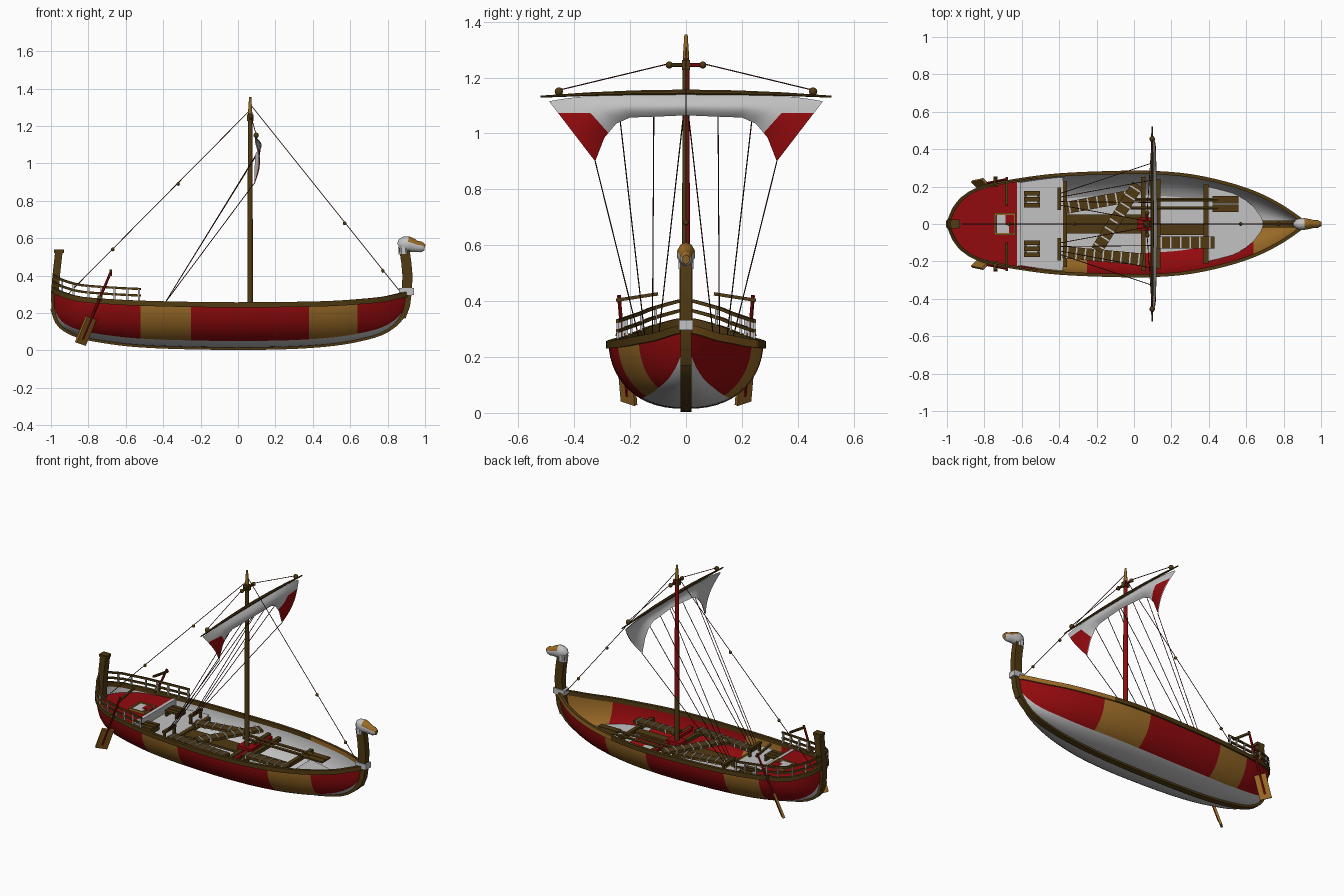
import bpy, bmesh, math
from mathutils import Vector

if "Cube" in bpy.data.objects:
    bpy.data.objects.remove(bpy.data.objects["Cube"])

def material(name, rgb):
    m = bpy.data.materials.new(name)
    m.diffuse_color = (*rgb, 1)
    m.use_nodes = True
    m.node_tree.nodes["Principled BSDF"].inputs["Base Color"].default_value = m.diffuse_color
    return m

RED = material("red paint", (0.29, 0.003, 0.004))
TAN = material("tan wood", (0.32, 0.145, 0.02))
BROWN = material("dark wood", (0.08, 0.042, 0.006))
GREY = material("pale grey", (0.54, 0.54, 0.54))
ROPE = material("dark rope", (0.08, 0.014, 0.01))
V = Vector

def finish(name, bm, mats, smooth=None, fix=True):
    if fix:
        bmesh.ops.recalc_face_normals(bm, faces=bm.faces)
    me = bpy.data.meshes.new(name)
    bm.to_mesh(me)
    bm.free()
    for m in mats:
        me.materials.append(m)
    ob = bpy.data.objects.new(name, me)
    bpy.context.collection.objects.link(ob)
    if smooth:
        me.polygons.foreach_set("use_smooth", [True] * len(me.polygons))
        me.set_sharp_from_angle(angle=math.radians(smooth))
    return ob

def sweep(name, pts, mats, a, b=None, sides=4, up=(0, 0, 1), smooth=None, rule=None):
    """Sweep a polygon section along points; a, b are half sizes, a may be a list."""
    bm = bmesh.new()
    pts, up, rings = [V(p) for p in pts], V(up), []
    mats = mats if isinstance(mats, list) else [mats]
    for i, p in enumerate(pts):
        t = (pts[min(i + 1, len(pts) - 1)] - pts[max(i - 1, 0)]).normalized()
        u = up if abs(t.dot(up)) < 0.98 else V((1, 0, 0))
        s = t.cross(u).normalized()
        n = s.cross(t)
        ra = a[i] if isinstance(a, list) else a
        rb = ra if b is None else (b * ra if isinstance(a, list) else b)
        k = math.sqrt(2) if sides == 4 else 1
        ang = [math.pi * (2 * j + 1) / sides for j in range(sides)]
        rings.append([bm.verts.new(p + s * math.cos(q) * ra * k + n * math.sin(q) * rb * k) for q in ang])
    for r0, r1 in zip(rings, rings[1:]):
        for j in range(sides):
            bm.faces.new((r0[j], r0[j - 1], r1[j - 1], r1[j]))
    bm.faces.new(rings[0])
    bm.faces.new(rings[-1])
    bmesh.ops.recalc_face_normals(bm, faces=bm.faces)
    if rule:
        for f in bm.faces:
            f.material_index = rule(f.calc_center_median(), f.normal)
    return finish(name, bm, mats, smooth)

def rope(name, p, q, r=0.0022):
    return sweep(name, [p, q], ROPE, r, sides=5)

def box(name, c, size, mat):
    c, h = V(c), size[0] / 2
    return sweep(name, [c - V((h, 0, 0)), c + V((h, 0, 0))], mat, size[1] / 2, size[2] / 2)

def ball(name, c, r, mat):
    bm = bmesh.new()
    bmesh.ops.create_uvsphere(bm, u_segments=10, v_segments=6, radius=r)
    bmesh.ops.translate(bm, verts=bm.verts, vec=c)
    return finish(name, bm, [mat], 50)

# Hull stations: x, half width, keel height, rim height
ST = [(-.985, .03, .22, .33), (-.96, .085, .15, .315), (-.92, .135, .11, .30), (-.87, .17, .085, .285),
      (-.8, .2, .065, .275), (-.6, .238, .035, .262), (-.4, .262, .022, .255), (-.1, .275, .015, .25),
      (.1, .275, .015, .25), (.3, .258, .02, .252), (.5, .215, .035, .257), (.65, .165, .06, .267),
      (.78, .1, .1, .28), (.87, .04, .17, .30), (.9, .015, .23, .305)]

def station(x):
    """Cubic interpolation of width, keel and rim at x."""
    i = max(0, min(len(ST) - 2, sum(s[0] <= x for s in ST) - 1))
    p, q = ST[i], ST[i + 1]
    o, e = ST[max(i - 1, 0)], ST[min(i + 2, len(ST) - 1)]
    h = q[0] - p[0]
    t = (x - p[0]) / h
    out = []
    for c in (1, 2, 3):
        m0, m1 = h * (q[c] - o[c]) / (q[0] - o[0]), h * (e[c] - p[c]) / (e[0] - p[0])
        out.append((2*t**3 - 3*t*t + 1) * p[c] + (t**3 - 2*t*t + t) * m0
                   + (3*t*t - 2*t**3) * q[c] + (t**3 - t*t) * m1)
    return out

XS = sorted({-.985, -.98, -.97, -.96, -.94, -.25, -.52, .38, .64, .1, .42, -.45, -.68, .89, .9}
            | {round(-.92 + .04 * i, 3) for i in range(46)})

def hull_paint(x, side, inside):
    bands = ((-.52, -.25), (.64, 1) if inside else (.38, .64)) if side < 0 else ((-.68, -.45), (.1, .42))
    return 1 if any(l < x < h for l, h in bands) else 0

# Hull skin: outside, then an inner lining that is grey on the far side only
NT, BAND = 14, 5
for name, inset in (("hull_outside", 0), ("hull_lining", .007)):
    for side in (-1, 1):
        bm = bmesh.new()
        rows = []
        for x in XS:
            w, k, r = station(x)
            w, k, row = max(w - inset, .005), k + inset, []
            for j in range(NT + 1):
                th = math.pi / 2 * j / NT
                row.append(bm.verts.new((x, side * w * math.sin(th) ** .85, k + (r - k) * (1 - math.cos(th)))))
            rows.append(row)
        for i in range(len(XS) - 1):
            for j in range(NT):
                q = [rows[i][j], rows[i + 1][j], rows[i + 1][j + 1], rows[i][j + 1]]
                f = bm.faces.new(q if (side < 0) == (inset == 0) else q[::-1])
                x = (XS[i] + XS[i + 1]) / 2
                grey = side > 0 if inset else j < BAND
                f.material_index = 2 if grey else hull_paint(x, side, inset > 0)
        finish(name, bm, [RED, TAN, GREY], 50, fix=False)

# Rim cap and stern railings follow the outline
def outline(x0, x1, dz, inset=0):
    xs = [x for x in XS if x0 <= x <= x1]
    half = [(x, station(x)[0] - inset, station(x)[2] + dz) for x in xs]
    return [(x, -y, z) for x, y, z in reversed(half)] + half

sweep("rim_cap", outline(-1, 1, -.006), [BROWN, TAN], .009, .014, smooth=40,
      rule=lambda c, n: int(c.y > 0 and c.x > .36 and n.z < .5))
for dz in (.035, .07):
    sweep("stern_rail", outline(-1, -.52, dz, .004), BROWN, .005, .006)
for x in (-.94, -.88, -.8, -.73, -.66, -.59, -.53):
    w, k, r = station(x)
    for s in (-1, 1):
        y = s * (w - .004)
        sweep("rail_post", [(x, y, r), (x, y, r + .07)], GREY, .005)

# Keel, stem and stern post
keel = [(x, 0, station(x)[1] + .008) for x in XS if -.985 <= x <= .9]
sweep("keel", keel, BROWN, .02, .02, up=(0, 1, 0), smooth=40)
sweep("stern_post", [(-.965, 0, .17), (-.978, 0, .24), (-.98, 0, .3), (-.972, 0, .4), (-.957, 0, .535)],
      BROWN, .02, .024, up=(0, 1, 0), smooth=40)
sweep("stern_post_panel", [(-.978, -.02, .38), (-.963, -.02, .525)], TAN, .008, .003, up=(0, 1, 0))
box("stern_post_cap", (-.957, 0, .53), (.055, .045, .018), BROWN)
sweep("stem_neck", [(.87, 0, .18), (.893, 0, .24), (.903, 0, .32), (.906, 0, .4), (.9, 0, .47), (.888, 0, .55)],
      BROWN, .027, .02, up=(0, 1, 0), smooth=40)
box("neck_cuff", (.9, 0, .315), (.08, .05, .035), GREY)

# Bird figurehead
sweep("figurehead", [(.86, 0, .555), (.872, 0, .562), (.888, 0, .567), (.908, 0, .568), (.935, 0, .562),
                     (.955, 0, .556), (.98, 0, .553), (.999, 0, .549)], [GREY, TAN],
      [.014, .026, .032, .033, .028, .023, .022, .013], 1.3, sides=10, smooth=50,
      rule=lambda c, n: int(c.x > .915 and (n.z > .3 or n.x > .5)))
sweep("head_collar", [(.886, 0, .515), (.884, 0, .555)], GREY, .03, .03, sides=8)

# Decks
def deck(name, x0, x1, z, mat, rounded=False):
    bm, prev = bmesh.new(), None
    for x in [x0] + [x for x in XS if x0 < x < x1] + [x1]:
        w, k, r = station(x)
        c = max(-1, min(1, 1 - (z - k) / (r - k)))
        y = max(.004, w * math.sqrt(max(0, 1 - c * c)) ** .85 - .004)
        if rounded:
            y *= max(.1, math.sqrt(max(0, 1 - ((x - x0) / (x1 - x0)) ** 4)))
        cur = [bm.verts.new((x, -y, z)), bm.verts.new((x, y, z))]
        if prev:
            bm.faces.new((prev[0], cur[0], cur[1], prev[1]))
        prev = cur
    finish(name, bm, [mat], fix=False)

deck("hold_floor", -.38, .38, .055, GREY)
deck("bow_deck", .38, .69, .13, GREY, True)
deck("mid_deck", -.62, -.38, .2, GREY)
deck("stern_deck", -.975, -.62, .25, RED)
box("stern_deck_front", (-.615, 0, .228), (.02, .45, .05), GREY)
box("hatch", (-.7, 0, .253), (.07, .1, .012), GREY)
box("hatch_opening", (-.66, .022, .255), (.055, .055, .012), RED)
for s in (-1, 1):
    box("hatch_frame", (-.69, s * .053, .256), (.115, .009, .018), TAN)
    box("hatch_frame", (-.69 + s * .053, 0, .256), (.009, .115, .018), TAN)

# Crossbeams and centre planks
for x, w in ((-.37, .46), (.05, .5), (.13, .48), (.385, .42)):
    box("crossbeam", (x, 0, .185), (.025, w, .025), BROWN)
box("centre_plank", (-.16, 0, .18), (.42, .1, .015), BROWN)
box("centre_plank", (.25, -.03, .18), (.26, .055, .015), BROWN)
box("mast_step", (.07, 0, .2), (.1, .07, .035), RED)
for s in (-1, 1):
    box("mast_partner", (.1, s * .12, .2), (.02, .16, .02), RED)

# Gangplanks with pale treads
def gangplank(p, q, z, w=.032):
    p, q = V((*p, z)), V((*q, z))
    sweep("gangplank", [p, q], BROWN, w, .008)
    n = round((q - p).length / .05)
    for i in range(n):
        c, d = p.lerp(q, (i + .5) / n), (q - p).normalized() * .004
        sweep("tread", [c - d, c + d], GREY, w, .013)

gangplank((-.37, .085), (-.02, .15), .215)
gangplank((-.2, -.14), (.02, .21), .23)
gangplank((-.38, -.15), (.05, -.19), .215)
gangplank((.12, -.1), (.43, -.1), .21)

# Spare oars, benches and pin rails
for y in (.085, .13):
    sweep("oar_shaft", [(-.02, y, .21), (.45, y, .21)], BROWN, .01, sides=6)
    box("oar_blade", (.49, y, .21), (.14, .04, .01), BROWN)
for s in (-1, 1):
    for i in range(3):
        box("bench_slat", (-.545, s * (.1 + .032 * i), .232), (.085, .025, .012), BROWN)
    for x in (-.58, -.51):
        box("bench_leg", (x, s * .132, .213), (.012, .09, .028), BROWN)
    box("pin_rail", (-.4, s * .135, .25), (.02, .12, .015), BROWN)
    for y in (.085, .185):
        box("pin_rail_post", (-.4, s * y, .222), (.016, .012, .05), BROWN)

# Steering oars, blades turned outward
for s in (-1, 1):
    sweep("steering_shaft", [(-.68, s * .24, .42), (-.83, s * .21, .06)], RED, .007, sides=6)
    sweep("steering_blade", [(-.785, s * .216, .175), (-.843, s * .204, .035)], TAN, .036, .007,
          up=(.7, s * .7, 0))
    sweep("tiller", [(-.68, s * .25, .403), (-.68, s * .1, .426)], BROWN, .006)
    sweep("steering_bracket", [(-.74, s * .2, .27), (-.74, s * .25, .285)], BROWN, .01)

# Mast, crosstree and yard
sweep("mast", [(.065, 0, .03), (.065, 0, .5), (.065, 0, .75), (.065, 0, 1.27), (.065, 0, 1.355)],
      [BROWN, RED, TAN], [.016, .015, .0142, .012, .006], sides=12, smooth=40,
      rule=lambda c, n: 2 if c.z > 1.27 else int(n.y > .1 and (c.z > .5 or n.x > 0)))
box("mast_head", (.065, 0, 1.245), (.034, .03, .035), BROWN)
sweep("crosstree", [(.07, -.06, 1.245), (.07, 0, 1.245), (.07, .06, 1.245)], [BROWN, RED], .008, sides=8,
      rule=lambda c, n: int(c.y > .01))
sweep("yard", [(.097, y, 1.148 - .06 * y * y) for y in (-.52, -.35, -.18, 0, .18, .35, .52)],
      BROWN, [.004, .007, .009, .01, .009, .007, .004], sides=8, smooth=40)
for s in (-1, 1):
    ball("crosstree_block", (.07, s * .06, 1.245), .013, BROWN)
    ball("yard_block", (.097, s * .455, 1.15), .015, BROWN)
    rope("yard_lift", (.07, s * .06, 1.25), (.097, s * .455, 1.155))

# Furled sail: red corners on the forward sheet, plain grey behind
EDGE = [(0, 0, 1.065), (.25, .115, 1.06), (.5, .2, 1.057), (.7, .25, 1.035), (.85, .292, .985), (1, .325, .9)]
def sail_point(u, v):
    a = abs(u)
    i = min(4, sum(e[0] <= a for e in EDGE) - 1)
    p, q = EDGE[i], EDGE[i + 1]
    t = (a - p[0]) / (q[0] - p[0])
    yb, zb = p[1] + (q[1] - p[1]) * t, p[2] + (q[2] - p[2]) * t
    yt, zt = .49 * a, 1.14 - .025 * a ** 4
    # one grid row follows the top of the red corner
    k = (zt - 1.073) / (zt - zb) if a > .74 else .52
    v = v * 3 * k if v < 1 / 3 else k + (v - 1 / 3) * 1.5 * (1 - k)
    y, z = yt + (yb - yt) * v, zt + (zb - zt) * v
    x = .095 + .032 * math.sin(math.pi * min(1, v * .85)) - .018 * v * a
    return V((x, math.copysign(y, u), z))

for name, dx in (("sail_front", 0), ("sail_back", -.005)):
    bm = bmesh.new()
    NU, NV = 40, 12
    g = [[bm.verts.new(sail_point(2 * i / NU - 1, j / NV) + V((dx, 0, 0))) for j in range(NV + 1)]
         for i in range(NU + 1)]
    for i in range(NU):
        for j in range(NV):
            q = (g[i][j], g[i][j + 1], g[i + 1][j + 1], g[i + 1][j])
            f = bm.faces.new(q if dx == 0 else q[::-1])
            u = abs(2 * (i + .5) / NU - 1)
            f.material_index = int(dx == 0 and u > .8 and j >= 4)
    finish(name, bm, [GREY, RED], 60, fix=False)

# Sail ropes and stays with blocks
for s in (-1, 1):
    for u, y in ((1, .165), (.64, .145), (.25, .12), (.02, .1)):
        rope("sail_rope", sail_point(s * u, 1), (-.39, s * y, .255))
rope("fore_stay", (.07, 0, 1.31), (.87, 0, .31))
rope("back_stay", (.06, 0, 1.28), (-.92, 0, .29))
for x, z in ((.57, .68), (.775, .425), (-.32, .89), (-.67, .54)):
    ball("stay_block", (x, 0, z), .01, BROWN)
